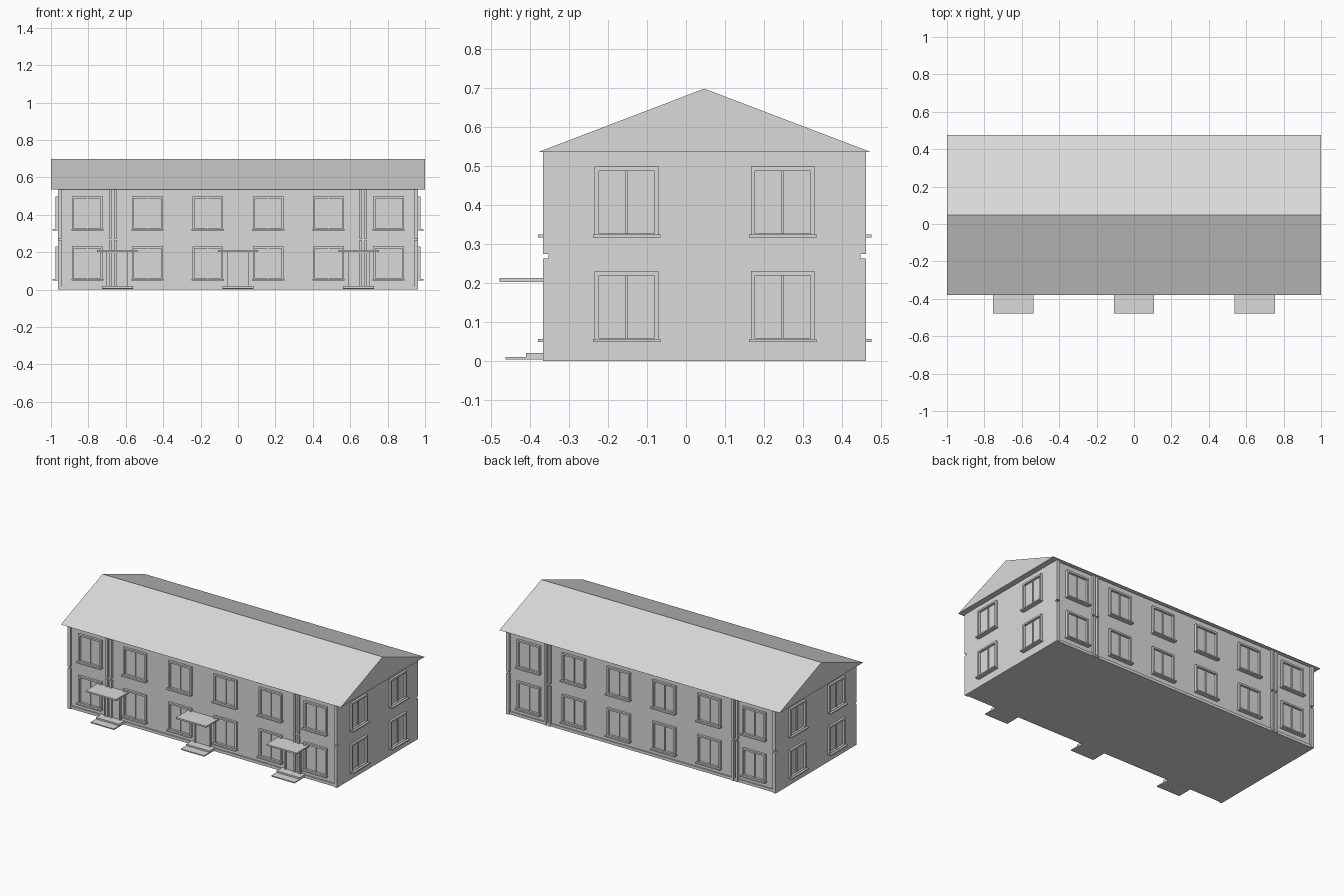
import bpy, bmesh, math
from mathutils import Matrix, Vector

if "Cube" in bpy.data.objects:
    bpy.data.objects.remove(bpy.data.objects["Cube"])

grey = bpy.data.materials.new("plain_grey")
grey.diffuse_color = (0.7, 0.7, 0.7, 1)
grey.use_nodes = True
grey.node_tree.nodes["Principled BSDF"].inputs["Base Color"].default_value = grey.diffuse_color

X, Y0, Y1, TOP = 0.963, -0.352, 0.447, 0.535   # wall planes and wall height


def make(name, bm):
    bmesh.ops.recalc_face_normals(bm, faces=bm.faces)
    me = bpy.data.meshes.new(name)
    bm.to_mesh(me)
    bm.free()
    me.materials.append(grey)
    ob = bpy.data.objects.new(name, me)
    bpy.context.collection.objects.link(ob)
    return ob


def add_box(bm, x0, x1, y0, y1, z0, z1, m=Matrix()):
    c = Vector(((x0 + x1) / 2, (y0 + y1) / 2, (z0 + z1) / 2))
    s = Matrix.Diagonal((x1 - x0, y1 - y0, z1 - z0, 1))
    bmesh.ops.create_cube(bm, size=1, matrix=m @ Matrix.Translation(c) @ s)


def boxes(name, items, m=Matrix()):
    bm = bmesh.new()
    for b in items:
        add_box(bm, *b, m=m)
    return make(name, bm)


# Main walls
boxes("walls", [(-X, X, Y0, Y1, 0, TOP)])

# Gabled roof, a solid triangular prism
bm = bmesh.new()
profile = [(-0.38, TOP), (0.475, TOP), (0.047, 0.698)]
face = bm.faces.new([bm.verts.new((-1, y, z)) for y, z in profile])
ext = bmesh.ops.extrude_face_region(bm, geom=[face])
bmesh.ops.translate(bm, vec=(2, 0, 0),
                    verts=[v for v in ext["geom"] if isinstance(v, bmesh.types.BMVert)])
make("roof", bm)


# Window in a wall-local frame: x along the wall, -y outwards
def window(name, m, z0, w=0.164, h=0.182):
    a, t, d = w / 2, 0.011, 0.014
    z1 = z0 + h
    boxes(name + "_frame", [
        (-a, -a + t, -d, 0, z0, z1), (a - t, a, -d, 0, z0, z1),
        (-a + t, a - t, -d, 0, z1 - t, z1), (-a + t, a - t, -d, 0, z0, z0 + t),
        (-0.003, 0.003, -0.006, 0, z0 + t, z1 - t)], m)
    boxes(name + "_sill", [(-a - 0.004, a + 0.004, -0.028, 0, z0, z0 + 0.008)], m)


def wall_matrix(x, y, angle):
    return Matrix.Translation((x, y, 0)) @ Matrix.Rotation(math.radians(angle), 4, 'Z')


for z in (0.048, 0.316):
    for x in (-0.805, -0.484, -0.162, 0.162, 0.484, 0.805):
        window("front_window", wall_matrix(x, Y0, 0), z)
        window("back_window", wall_matrix(x, Y1, 180), z)
    for y in (-0.152, 0.248):
        window("right_window", wall_matrix(X, y, 90), z)
        window("left_window", wall_matrix(-X, y, -90), z)

# Narrow pilasters on the long walls, split between the storeys, plus a low plinth
for label, m in (("front", wall_matrix(0, Y0, 0)), ("back", wall_matrix(0, Y1, 180))):
    strips = []
    for s in (-1, 1):
        for x, w in ((0.655, 0.007), (0.684, 0.007), (0.952, 0.011)):
            for z0, z1 in ((0, 0.262), (0.274, TOP)):
                strips.append((s * x - w, s * x + w, -0.014, 0, z0, z1))
    boxes(label + "_pilasters", strips, m)
    boxes(label + "_plinth", [(-X, X, -0.008, 0, 0, 0.018)], m)

# Entrances: door, frame, canopy and two steps
for x in (-0.645, 0, 0.645):
    boxes("door", [(x - 0.05, x + 0.05, Y0 - 0.004, Y0, 0.02, 0.195)])
    boxes("door_frame", [
        (x - 0.058, x - 0.05, Y0 - 0.012, Y0, 0.02, 0.203),
        (x + 0.05, x + 0.058, Y0 - 0.012, Y0, 0.02, 0.203),
        (x - 0.05, x + 0.05, Y0 - 0.012, Y0, 0.195, 0.203)])
    boxes("canopy", [(x - 0.108, x + 0.108, -0.478, Y0, 0.202, 0.212)])
    boxes("entrance_steps", [
        (x - 0.083, x + 0.083, -0.463, Y0, 0.003, 0.010),
        (x - 0.083, x + 0.083, -0.41, Y0, 0.010, 0.020)])
